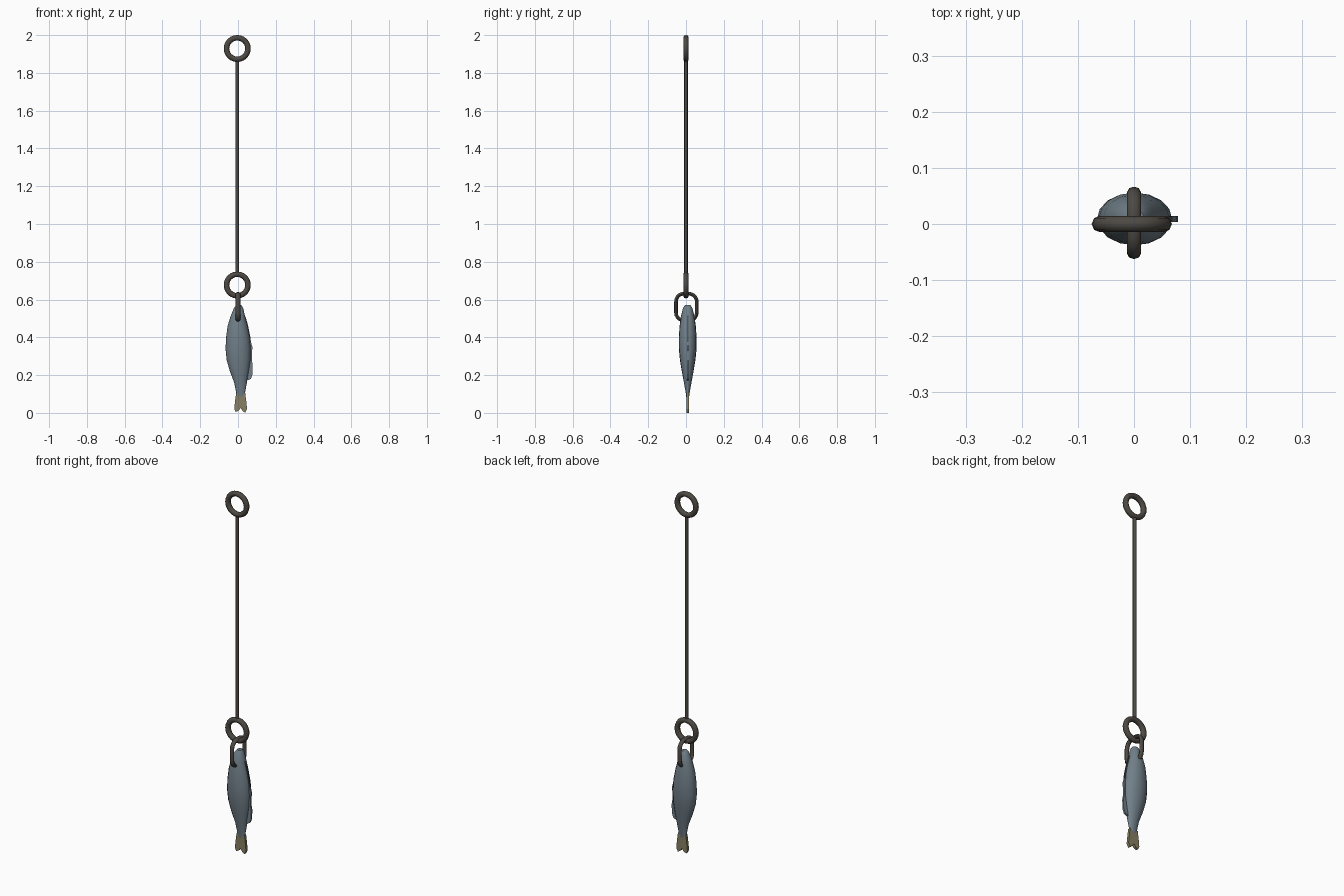
import bpy, bmesh, math

if "Cube" in bpy.data.objects:
    bpy.data.objects.remove(bpy.data.objects["Cube"])


def material(name, rgb):
    m = bpy.data.materials.new(name)
    m.diffuse_color = (*rgb, 1)
    m.use_nodes = True
    m.node_tree.nodes["Principled BSDF"].inputs["Base Color"].default_value = m.diffuse_color
    return m


IRON = material("dark iron", (0.075, 0.066, 0.056))
SKIN = material("slate fish skin", (0.165, 0.215, 0.25))
TAIL = material("olive tail", (0.24, 0.215, 0.12))
DARK = material("dark fin", (0.085, 0.09, 0.085))


def finish(ob, name, mat, smooth=True):
    ob.name = name
    ob.data.materials.append(mat)
    if smooth:
        bpy.ops.object.select_all(action='DESELECT')
        ob.select_set(True)
        bpy.context.view_layer.objects.active = ob
        bpy.ops.object.shade_smooth_by_angle(angle=math.radians(50))
    return ob


def mesh_object(name, bm, mat, smooth=True):
    bmesh.ops.recalc_face_normals(bm, faces=bm.faces)
    me = bpy.data.meshes.new(name)
    bm.to_mesh(me)
    bm.free()
    ob = bpy.data.objects.new(name, me)
    bpy.context.collection.objects.link(ob)
    return finish(ob, name, mat, smooth)


# Rings at both ends of the rod
for name, z in (("top_ring", 1.929), ("lower_ring", 0.677)):
    bpy.ops.mesh.primitive_torus_add(location=(-0.004, 0, z), rotation=(math.pi / 2, 0, 0),
                                     major_radius=0.057, minor_radius=0.0145,
                                     major_segments=24, minor_segments=8)
    finish(bpy.context.object, name, IRON)

# Long rod
bpy.ops.mesh.primitive_cylinder_add(vertices=8, radius=0.0095, depth=1.14, location=(-0.004, 0, 1.303))
finish(bpy.context.object, "rod", IRON)

# Rounded link in the yz plane, swept along a closed path
R, HY, HZ, WIRE, CZ = 0.042, 0.055, 0.071, 0.0095, 0.56
path = []
for k, (sy, sz) in enumerate(((1, 1), (-1, 1), (-1, -1), (1, -1))):
    for i in range(6):
        a = math.pi / 2 * (k + i / 5)
        path.append((sy * (HY - R) + R * math.cos(a), sz * (HZ - R) + R * math.sin(a), a))
bm = bmesh.new()
loops = []
for y, z, a in path:
    loop = []
    for j in range(8):
        b = math.tau * j / 8
        r = WIRE * math.cos(b)
        loop.append(bm.verts.new((1.3 * WIRE * math.sin(b), 0.002 + y + r * math.cos(a),
                                  CZ + z + r * math.sin(a))))
    loops.append(loop)
for i, lo in enumerate(loops):
    nx = loops[(i + 1) % len(loops)]
    for j in range(8):
        bm.faces.new((lo[j], lo[(j + 1) % 8], nx[(j + 1) % 8], nx[j]))
mesh_object("link", bm, IRON)

# Fish body: elliptical sections as (z, x left, x right, half thickness)
sections = [(0.57, -0.008, 0.018, 0.015), (0.555, -0.022, 0.027, 0.025),
            (0.51, -0.040, 0.038, 0.036), (0.46, -0.055, 0.051, 0.043),
            (0.40, -0.063, 0.063, 0.047), (0.34, -0.066, 0.068, 0.047),
            (0.28, -0.060, 0.067, 0.041), (0.22, -0.043, 0.058, 0.031),
            (0.16, -0.020, 0.047, 0.020), (0.11, -0.010, 0.038, 0.011),
            (0.08, -0.012, 0.040, 0.007)]
N, FY = 16, 0.009
bm = bmesh.new()
loops = [[bm.verts.new(((x0 + x1) / 2 + (x1 - x0) / 2 * math.cos(math.tau * j / N),
                        FY + t * math.sin(math.tau * j / N), z)) for j in range(N)]
         for z, x0, x1, t in sections]
for lo, nx in zip(loops, loops[1:]):
    for j in range(N):
        bm.faces.new((lo[j], lo[(j + 1) % N], nx[(j + 1) % N], nx[j]))
bm.faces.new(loops[0])
bm.faces.new(loops[-1])
mesh_object("fish_body", bm, SKIN)


# Thin plates with an outline in the xz plane
def plate(name, outline, mat, half, y=FY):
    bm = bmesh.new()
    f = bm.faces.new([bm.verts.new((x, y - half, z)) for x, z in outline])
    ext = bmesh.ops.extrude_face_region(bm, geom=[f])
    bmesh.ops.translate(bm, vec=(0, 2 * half, 0),
                        verts=[g for g in ext['geom'] if isinstance(g, bmesh.types.BMVert)])
    return mesh_object(name, bm, mat, False)


# Forked tail, back fin
plate("tail_fin", [(-0.010, 0.105), (-0.016, 0.06), (-0.020, 0.02), (-0.012, 0.005),
                   (0.004, 0.012), (0.014, 0.026), (0.024, 0.010), (0.038, 0.0),
                   (0.048, 0.02), (0.044, 0.06), (0.038, 0.105)], TAIL, 0.0075)
plate("back_fin", [(0.045, 0.43), (0.067, 0.38), (0.077, 0.345), (0.073, 0.32),
                   (0.073, 0.28), (0.078, 0.255), (0.077, 0.205), (0.068, 0.18),
                   (0.045, 0.17), (0.03, 0.30)], SKIN, 0.005)

# Dark strip along the back and dark lips
plate("back_strip", [(0.030, 0.53), (0.041, 0.505), (0.054, 0.46), (0.066, 0.40),
                     (0.071, 0.345), (0.05, 0.345), (0.03, 0.45)], DARK, 0.004)
